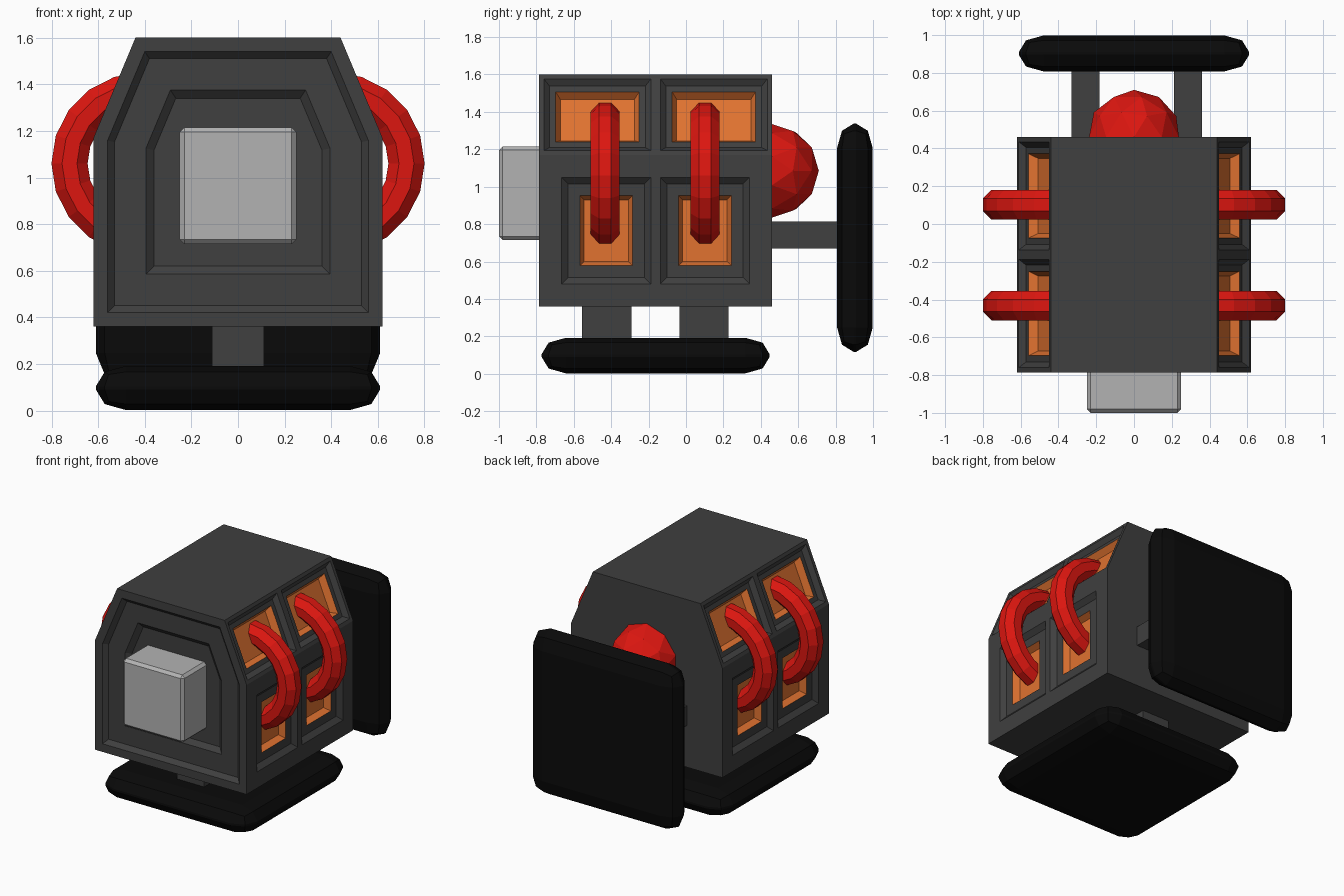
import bpy, bmesh
from math import pi
from mathutils import Matrix, Vector

if "Cube" in bpy.data.objects:
    bpy.data.objects.remove(bpy.data.objects["Cube"])


def material(name, r, g, b):
    m = bpy.data.materials.new(name)
    m.diffuse_color = (r, g, b, 1)
    m.use_nodes = True
    m.node_tree.nodes["Principled BSDF"].inputs["Base Color"].default_value = m.diffuse_color
    return m


DARK = material("dark_grey", 0.05, 0.05, 0.05)
ORANGE = material("orange", 0.75, 0.17, 0.03)
RED = material("red", 0.72, 0.008, 0.005)
BLACK = material("black", 0.003, 0.003, 0.003)
LIGHT = material("light_grey", 0.45, 0.45, 0.45)


def add_object(name, bm, *mats):
    bmesh.ops.recalc_face_normals(bm, faces=bm.faces)
    me = bpy.data.meshes.new(name)
    bm.to_mesh(me)
    bm.free()
    for m in mats:
        me.materials.append(m)
    ob = bpy.data.objects.new(name, me)
    bpy.context.collection.objects.link(ob)
    return ob


def box(name, lo, hi, mat, bevel=0):
    lo, hi = Vector(lo), Vector(hi)
    bm = bmesh.new()
    bmesh.ops.create_cube(bm, size=1, matrix=Matrix.Translation((lo + hi) / 2)
                          @ Matrix.Diagonal((*(hi - lo), 1)))
    if bevel:
        bmesh.ops.bevel(bm, geom=bm.edges[:], offset=bevel, segments=1, affect='EDGES')
    return add_object(name, bm, mat)


def inset(bm, faces, steps):
    """Step the faces inward: (width, depth, material index) per step."""
    for width, depth, index in steps:
        rim = bmesh.ops.inset_individual(bm, faces=faces, thickness=width, depth=-depth,
                                         use_even_offset=True)["faces"]
        for f in list(rim) + faces:
            f.material_index = index


def split(bm, faces, y):
    """Cut only these faces in two across y."""
    geom = set(faces)
    for f in faces:
        geom.update(f.edges)
        geom.update(f.verts)
    out = bmesh.ops.bisect_plane(bm, geom=list(geom), dist=1e-5,
                                 plane_co=(0, y, 0), plane_no=(0, 1, 0))
    return [g for g in out["geom"] if isinstance(g, bmesh.types.BMFace)]


# Body: extruded house profile with recessed panels
FRONT, BACK, MID = -0.785, 0.46, -0.1625
bm = bmesh.new()
profile = [(-0.62, 0.36), (0.62, 0.36), (0.62, 1.17), (0.44, 1.6), (-0.44, 1.6), (-0.62, 1.17)]
face = bm.faces.new([bm.verts.new((x, FRONT, z)) for x, z in profile])
ext = bmesh.ops.extrude_face_region(bm, geom=[face], use_keep_orig=True)["geom"]
bmesh.ops.translate(bm, vec=(0, BACK - FRONT, 0),
                    verts=[g for g in ext if isinstance(g, bmesh.types.BMVert)])
bmesh.ops.recalc_face_normals(bm, faces=bm.faces)
bm.normal_update()
front = [f for f in bm.faces if f.normal.y < -0.9]
upper = [f for f in bm.faces if 0.2 < f.normal.z < 0.9]
lower = [f for f in bm.faces if abs(f.normal.x) > 0.99]
inset(bm, front, [(0.06, 0, 0), (0.03, 0.03, 0), (0.135, 0, 0), (0.035, 0.03, 0)])
inset(bm, lower, [(0.095, 0, 0)])
lower = split(bm, lower, MID)
inset(bm, lower, [(0.025, 0, 0), (0.035, 0.03, 0), (0.063, 0, 0), (0.022, 0.045, 1)])
upper = split(bm, upper, MID)
inset(bm, upper, [(0.025, 0, 0), (0.03, 0.03, 0), (0.033, 0, 0), (0.025, 0.045, 1)])
add_object("body", bm, DARK, ORANGE)

# Front block
box("front_block", (-0.25, -1.0, 0.715), (0.25, -0.68, 1.215), LIGHT, 0.02)

# Side rings, half sunk in the body
for side, label in ((1, "right"), (-1, "left")):
    for i, y in enumerate((-0.432, 0.102)):
        bpy.ops.mesh.primitive_torus_add(
            major_segments=20, minor_segments=8, major_radius=0.313, minor_radius=0.084,
            location=(side * 0.41, y, 1.06), rotation=(pi / 2, 0, 0))
        ring = bpy.context.object
        ring.name = f"{label}_ring_{i + 1}"
        ring.data.materials.append(RED)
        # turn the tube section so a flat side faces outward
        for v in ring.data.vertices:
            r = Vector((v.co.x, v.co.y, 0))
            out = r.normalized()
            a, b = r.length - 0.313, v.co.z
            c, s = 0.92388, 0.38268
            v.co = out * (0.313 + a * c - b * s) + Vector((0, 0, a * s + b * c))

# Rear ball
bm = bmesh.new()
bmesh.ops.create_icosphere(bm, subdivisions=2, radius=0.25,
                           matrix=Matrix.Translation((0, 0.46, 1.085)) @ Matrix.Rotation(-pi / 2, 4, 'X'))
add_object("rear_ball", bm, RED)


# Pads: thick bevelled square squashed to a cushion
def pad(name, location, tilt):
    bm = bmesh.new()
    r = 0.13
    bmesh.ops.create_cube(bm, size=1, matrix=Matrix.Diagonal((1.22, 1.22, 2 * r + 0.02, 1)))
    bmesh.ops.bevel(bm, geom=bm.edges[:], offset=r, segments=2, profile=0.5, affect='EDGES')
    bm.transform(Matrix.Translation(location) @ Matrix.Rotation(tilt, 4, 'X')
                 @ Matrix.Diagonal((1, 1, 0.19 / (2 * r + 0.02), 1)))
    add_object(name, bm, BLACK)


pad("base_pad", (0, -0.1625, 0.097), 0)
pad("rear_pad", (0, 0.903, 0.727), pi / 2)

# Posts joining the pads to the body
for i, y in enumerate((-0.555, -0.035)):
    box(f"base_post_{i + 1}", (-0.112, y, 0.15), (0.112, y + 0.263, 0.38), DARK)
for i, x in enumerate((-0.33, 0.212)):
    box(f"rear_strut_{i + 1}", (x, 0.44, 0.67), (x + 0.147, 0.85, 0.815), DARK)
